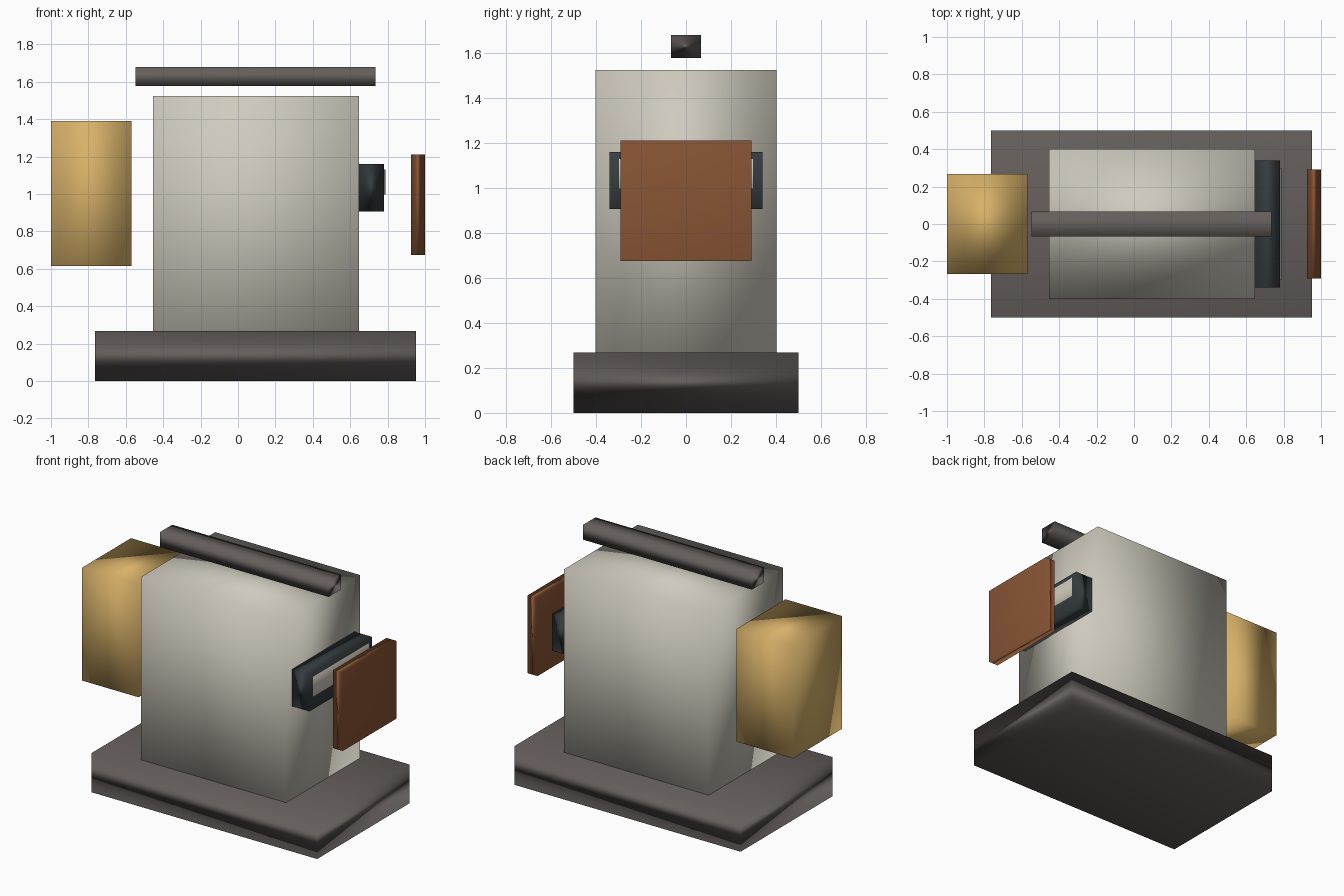
import bpy, bmesh
from mathutils import Vector

if "Cube" in bpy.data.objects:
    bpy.data.objects.remove(bpy.data.objects["Cube"])


def material(name, rgb):
    m = bpy.data.materials.new(name)
    m.diffuse_color = (*rgb, 1.0)
    m.use_nodes = True
    m.node_tree.nodes["Principled BSDF"].inputs["Base Color"].default_value = m.diffuse_color
    return m


def box(name, lo, hi, mat):
    """Smooth-shaded box between two opposite corners."""
    lo, hi = Vector(lo), Vector(hi)
    bm = bmesh.new()
    bmesh.ops.create_cube(bm, size=1)
    bmesh.ops.scale(bm, vec=hi - lo, verts=bm.verts)
    for f in bm.faces:
        f.smooth = True
    me = bpy.data.meshes.new(name)
    bm.to_mesh(me)
    bm.free()
    me.materials.append(mat)
    ob = bpy.data.objects.new(name, me)
    ob.location = (lo + hi) / 2
    bpy.context.collection.objects.link(ob)
    # big faces dominate the corner normals
    ob.modifiers.new("area_normals", 'WEIGHTED_NORMAL').mode = 'FACE_AREA'
    return ob


iron = material("iron", (0.13, 0.113, 0.105))
cream = material("cream", (0.62, 0.59, 0.51))
gold = material("gold", (0.68, 0.44, 0.14))
black = material("black", (0.035, 0.045, 0.05))
copper = material("copper", (0.25, 0.09, 0.035))

# base plinth and main body
box("base", (-0.765, -0.5, 0), (0.952, 0.5, 0.268), iron)
box("body", (-0.455, -0.402, 0.268), (0.647, 0.402, 1.525), cream)

# floating bar above the body
box("top_bar", (-0.547, -0.066, 1.577), (0.735, 0.066, 1.68), iron)

# side tank on the left
box("side_tank", (-1.0, -0.266, 0.615), (-0.57, 0.266, 1.39), gold)

# outlet on the right with its pale insert
box("outlet", (0.647, -0.34, 0.907), (0.781, 0.34, 1.16), black)
box("outlet_insert", (0.72, -0.3, 0.996), (0.788, 0.3, 1.13), cream)

# free-standing plate in front of the outlet
box("end_plate", (0.925, -0.291, 0.675), (1.0, 0.291, 1.21), copper)
